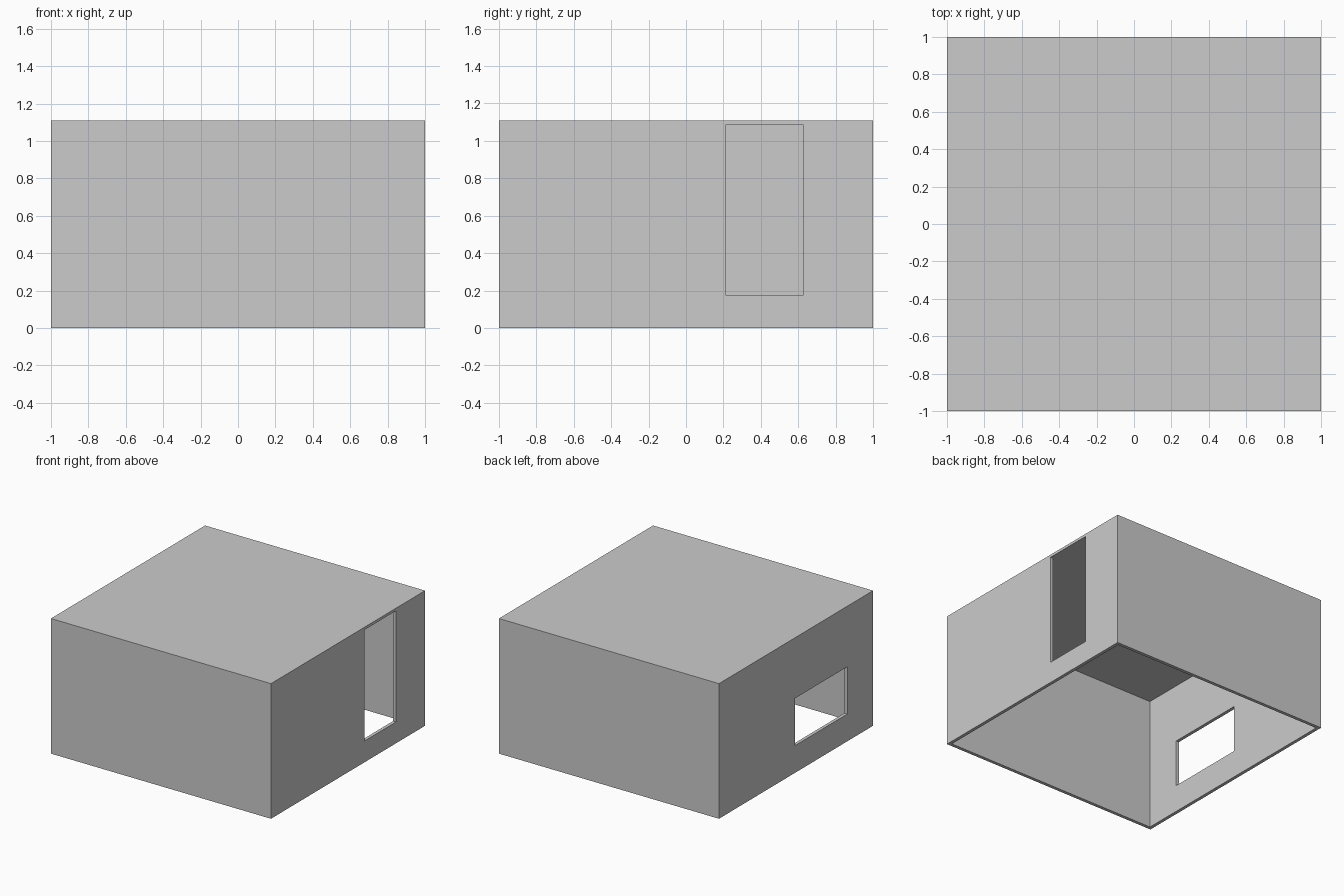
import bpy

if "Cube" in bpy.data.objects:
    bpy.data.objects.remove(bpy.data.objects["Cube"])

HEIGHT = 1.11
WALL = 0.027
ROOF = 0.02


def box(name, lo, hi):
    """Axis-aligned box between two corners."""
    centre = [(a + b) / 2 for a, b in zip(lo, hi)]
    bpy.ops.mesh.primitive_cube_add(size=1, location=centre)
    ob = bpy.context.object
    ob.name = name
    ob.scale = [b - a for a, b in zip(lo, hi)]
    bpy.ops.object.transform_apply(location=True, rotation=True, scale=True)
    return ob


def cut(target, cutter):
    """Subtract the cutter, then discard it."""
    cutter.hide_render = True
    mod = target.modifiers.new(cutter.name, 'BOOLEAN')
    mod.operation = 'DIFFERENCE'
    mod.solver = 'EXACT'
    mod.object = cutter
    bpy.context.view_layer.objects.active = target
    bpy.ops.object.modifier_apply(modifier=mod.name)
    bpy.data.objects.remove(cutter, do_unlink=True)


# Walls and flat roof, open underneath
room = box("room_shell", (-1, -1, 0), (1, 1, HEIGHT))
inner = 1 - WALL
cut(room, box("interior", (-inner, -inner, -0.2), (inner, inner, HEIGHT - ROOF)))

# Tall doorway in the right wall
cut(room, box("doorway", (0.9, 0.213, 0.175), (1.1, 0.625, 1.088)))

# Wide window in the left wall
cut(room, box("window", (-1.1, -0.665, 0.224), (-0.9, 0.012, 0.612)))
